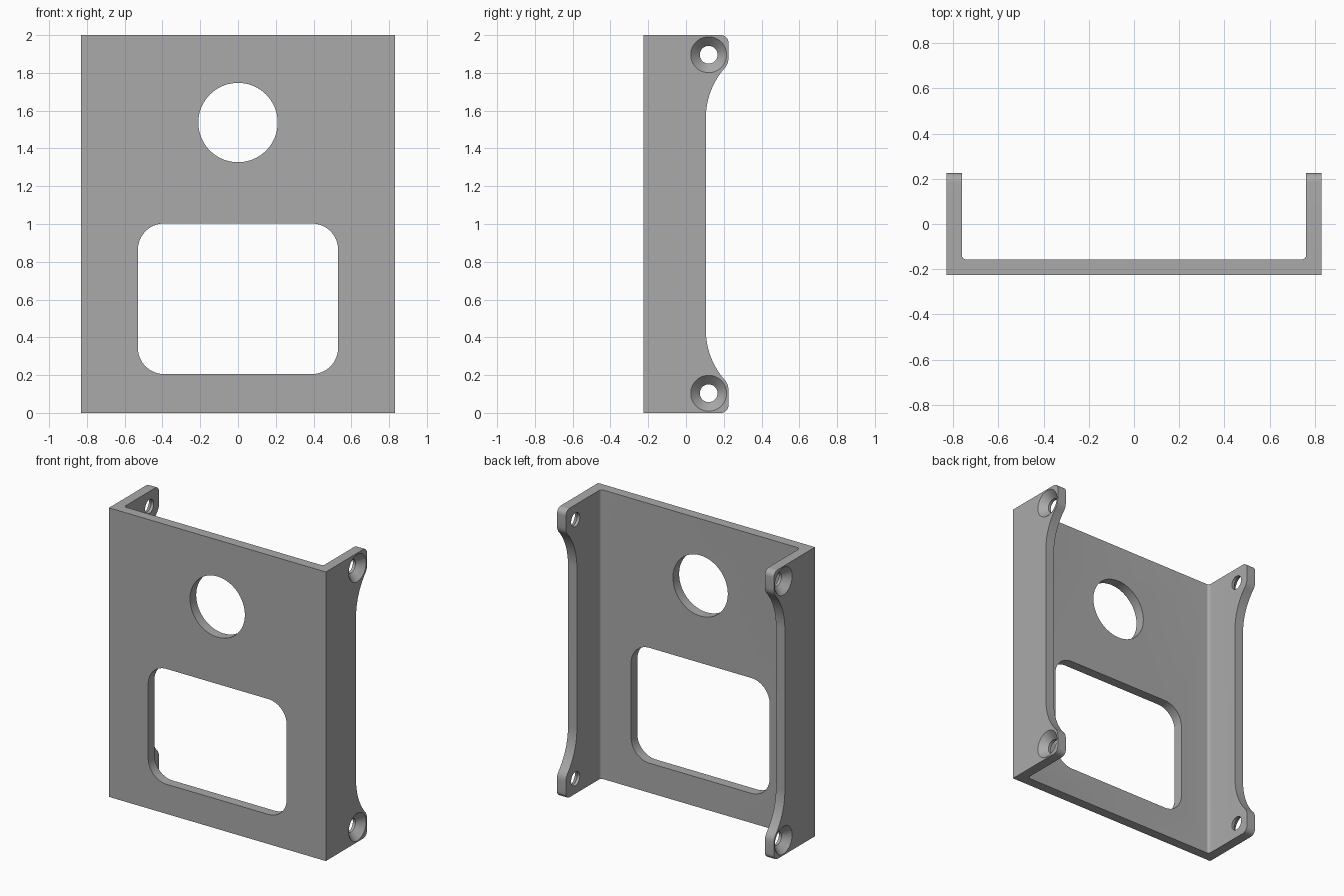
import bpy, bmesh, math
from mathutils import Vector

if "Cube" in bpy.data.objects:
    bpy.data.objects.remove(bpy.data.objects["Cube"], do_unlink=True)

HALF_W, HALF_D, HEIGHT, WALL = 0.83, 0.225, 2.0, 0.068

grey = bpy.data.materials.new("bracket grey")
grey.use_nodes = True
grey.diffuse_color = (0.4, 0.4, 0.4, 1)
grey.node_tree.nodes["Principled BSDF"].inputs["Base Color"].default_value = (0.4, 0.4, 0.4, 1)


def arc(cx, cy, r, start, end, n=16):
    angles = [math.radians(start + (end - start) * i / n) for i in range(n + 1)]
    return [(cx + r * math.cos(a), cy + r * math.sin(a)) for a in angles]


def prism(name, outline, place, direction):
    """Extrude a closed 2D outline, placed in space by a function."""
    bm = bmesh.new()
    face = bm.faces.new([bm.verts.new(place(u, v)) for u, v in outline])
    moved = bmesh.ops.extrude_face_region(bm, geom=[face])["geom"]
    bmesh.ops.translate(bm, vec=Vector(direction),
                        verts=[g for g in moved if isinstance(g, bmesh.types.BMVert)])
    bmesh.ops.recalc_face_normals(bm, faces=bm.faces)
    return finish(name, bm)


def finish(name, bm):
    mesh = bpy.data.meshes.new(name)
    bm.to_mesh(mesh)
    bm.free()
    mesh.materials.append(grey)
    obj = bpy.data.objects.new(name, mesh)
    bpy.context.collection.objects.link(obj)
    return obj


def countersink(side, z):
    """Screw hole turned about the x axis, flaring to the outer face."""
    bm = bmesh.new()
    outer, n = HALF_W, 48
    rings = []
    for x, r in ((outer - 0.1, 0.047), (outer - 0.048, 0.047),
                 (outer, 0.095), (outer + 0.01, 0.105)):
        rings.append([bm.verts.new((side * x, 0.12 + u, z + v))
                      for u, v in arc(0, 0, r, 0, 360, n)[:-1]])
    for a, b in zip(rings, rings[1:]):
        for i in range(n):
            j = (i + 1) % n
            bm.faces.new((a[i], a[j], b[j], b[i]))
    bm.faces.new(rings[0])
    bm.faces.new(rings[-1])
    bmesh.ops.recalc_face_normals(bm, faces=bm.faces)
    return finish("screw_hole_cutter", bm)


def cut(target, tool, operation):
    mod = target.modifiers.new("cut", "BOOLEAN")
    mod.object, mod.operation, mod.solver = tool, operation, "EXACT"
    bpy.context.view_layer.objects.active = target
    bpy.ops.object.modifier_apply(modifier=mod.name)
    bpy.data.objects.remove(tool, do_unlink=True)


# Channel: front plate with two side flanges and small inner fillets
ix, iy, f = HALF_W - WALL, -HALF_D + WALL, 0.02
right_half = [(HALF_W, -HALF_D), (HALF_W, HALF_D), (ix, HALF_D)]
right_half += arc(ix - f, iy + f, f, 0, -90, 8)
channel = right_half + [(-x, y) for x, y in reversed(right_half)]
bracket = prism("bracket", channel, lambda u, v: (u, v, 0), (0, 0, HEIGHT))

# Side outline: rounded ears at both ends joined by a sweeping recess
lower = [(-0.4, -0.0), *arc(0.185, 0.04, 0.04, -90, 0, 10), (0.225, 0.125),
         (0.222, 0.147), (0.212, 0.167)]
lower += arc(0.508, 0.44, 0.403, 219, 180, 20)
side_outline = lower + [(y, HEIGHT - z) for y, z in reversed(lower)]
cut(bracket, prism("side_cutter", side_outline, lambda u, v: (-1, u, v), (2, 0, 0)),
    "INTERSECT")

# Round opening and rounded window in the front plate
through = lambda u, v: (u, -0.4, v)
cut(bracket, prism("round_cutter", arc(0, 1.537, 0.21, 0, 360, 96)[:-1],
                   through, (0, 0.4, 0)), "DIFFERENCE")
r = 0.14
window = (arc(0.53 - r, 1.003 - r, r, 0, 90) + arc(r - 0.53, 1.003 - r, r, 90, 180)
          + arc(r - 0.53, 0.205 + r, r, 180, 270) + arc(0.53 - r, 0.205 + r, r, 270, 360))
cut(bracket, prism("window_cutter", window, through, (0, 0.4, 0)), "DIFFERENCE")

# Countersunk screw holes in the four ears
for side in (-1, 1):
    for z in (0.104, HEIGHT - 0.104):
        cut(bracket, countersink(side, z), "DIFFERENCE")

bpy.ops.object.select_all(action="DESELECT")
bracket.select_set(True)
bpy.context.view_layer.objects.active = bracket
bpy.ops.object.shade_smooth_by_angle(angle=math.radians(30))
